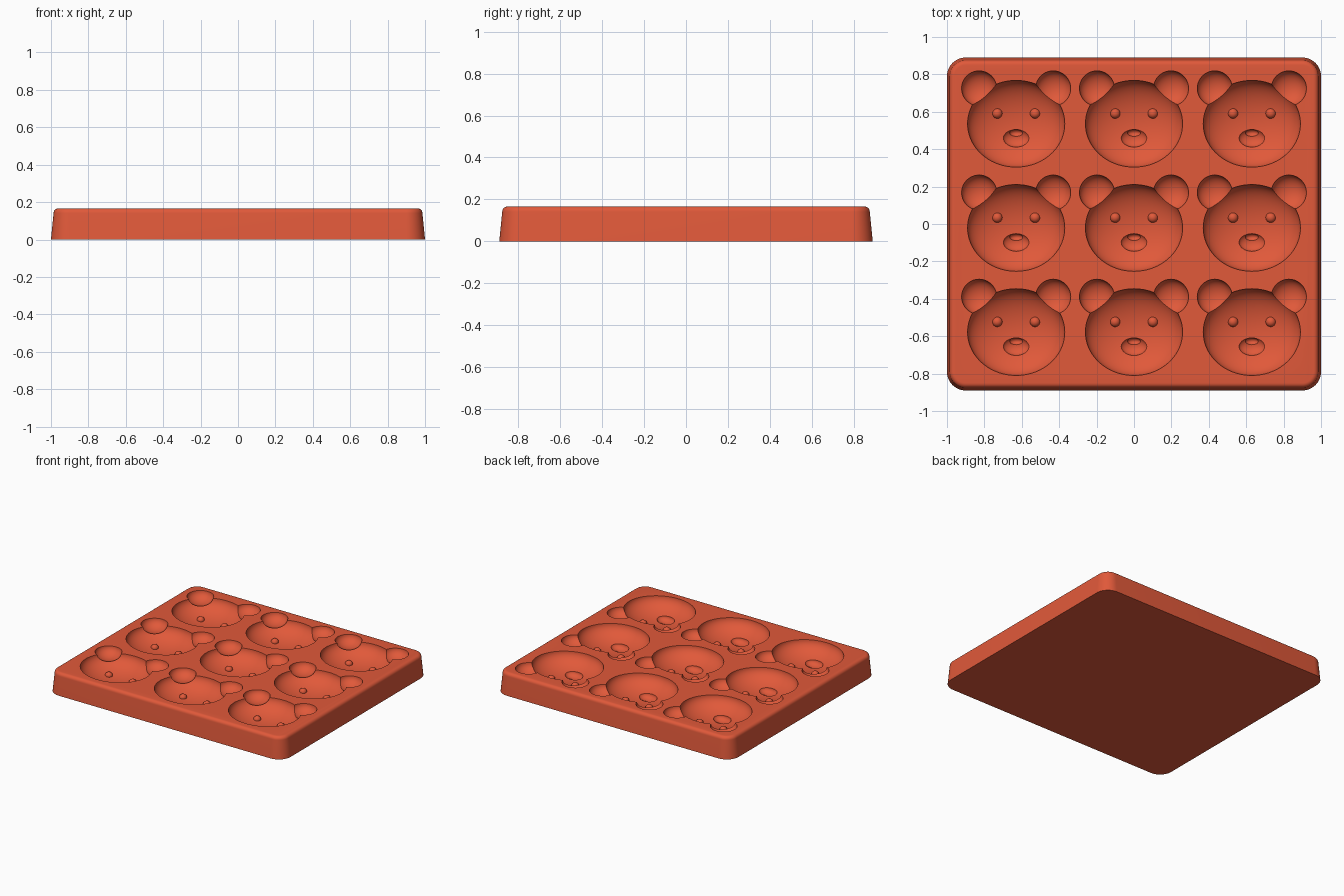
import bpy, bmesh, math
from mathutils import Matrix, Vector

if "Cube" in bpy.data.objects:
    bpy.data.objects.remove(bpy.data.objects["Cube"], do_unlink=True)

# Single terracotta red material
red = bpy.data.materials.new("terracotta_red")
red.use_nodes = True
color = (0.75, 0.10, 0.042, 1)
red.diffuse_color = color
red.node_tree.nodes["Principled BSDF"].inputs["Base Color"].default_value = color

HALF_X, HALF_Y, HEIGHT = 1.0, 0.89, 0.167
CORNER = 0.1
COLUMNS = (-0.63, 0, 0.63)
ROWS = (-0.578, -0.021, 0.536)


def add_object(name, bm):
    bmesh.ops.recalc_face_normals(bm, faces=bm.faces)
    mesh = bpy.data.meshes.new(name)
    bm.to_mesh(mesh)
    bm.free()
    mesh.materials.append(red)
    obj = bpy.data.objects.new(name, mesh)
    bpy.context.collection.objects.link(obj)
    return obj


def rounded_loop(bm, inset, z, steps=12):
    """Ring of vertices around a rounded rectangle."""
    radius = CORNER - inset
    ring = []
    for quarter, (sx, sy) in enumerate(((1, 1), (-1, 1), (-1, -1), (1, -1))):
        for i in range(steps + 1):
            a = (quarter + i / steps) * math.pi / 2
            ring.append(bm.verts.new((sx * (HALF_X - CORNER) + radius * math.cos(a),
                                      sy * (HALF_Y - CORNER) + radius * math.sin(a), z)))
    return ring


def make_tray():
    """Drafted block with a rounded top rim."""
    fillet, draft, steps = 0.026, 0.014, 6
    levels = [(0, 0)]
    for i in range(steps + 1):
        a = i / steps * math.pi / 2
        levels.append((draft + fillet * (1 - math.cos(a)), HEIGHT - fillet * (1 - math.sin(a))))
    bm = bmesh.new()
    rings = [rounded_loop(bm, inset, z) for inset, z in levels]
    for low, high in zip(rings, rings[1:]):
        n = len(low)
        for i in range(n):
            j = (i + 1) % n
            bm.faces.new((low[i], low[j], high[j], high[i]))
    bm.faces.new(rings[0][::-1])
    bm.faces.new(rings[-1])
    return add_object("mold_tray", bm)


def make_ellipsoids(name, spots, depth, radii, segments):
    """The same ellipsoids repeated at every cavity."""
    bm = bmesh.new()
    for cx in COLUMNS:
        for cy in ROWS:
            for x, y in spots:
                place = Matrix.Translation(Vector((cx + x, cy + y, HEIGHT - depth)))
                bmesh.ops.create_uvsphere(bm, u_segments=segments, v_segments=segments // 2,
                                          radius=1, matrix=place @ Matrix.Diagonal((*radii, 1)))
    return add_object(name, bm)


def combine(target, part, operation):
    mod = target.modifiers.new(part.name, 'BOOLEAN')
    mod.operation = operation
    mod.solver = 'EXACT'
    mod.object = part
    bpy.ops.object.modifier_apply(modifier=mod.name)
    bpy.data.objects.remove(part, do_unlink=True)


tray = make_tray()
bpy.ops.object.select_all(action='DESELECT')
tray.select_set(True)
bpy.context.view_layer.objects.active = tray

# Hollows: head bowl, ears, muzzle and nose
combine(tray, make_ellipsoids("head_hollow", [(0, 0)], -0.001, (0.26, 0.232, 0.117), 72), 'DIFFERENCE')
combine(tray, make_ellipsoids("ear_hollow", [(-0.198, 0.189), (0.198, 0.189)], -0.001,
                              (0.094, 0.094, 0.064), 40), 'DIFFERENCE')
combine(tray, make_ellipsoids("muzzle_hollow", [(0, -0.075)], 0.098, (0.07, 0.05, 0.036), 32), 'DIFFERENCE')
combine(tray, make_ellipsoids("nose_hollow", [(0, -0.05)], 0.122, (0.035, 0.02, 0.025), 24), 'DIFFERENCE')

# Raised eye dots on the bowl floor
combine(tray, make_ellipsoids("eye_dot", [(-0.101, 0.055), (0.101, 0.055)], 0.105,
                              (0.027, 0.027, 0.025), 24), 'UNION')

bpy.ops.object.shade_smooth_by_angle(angle=math.radians(30))
